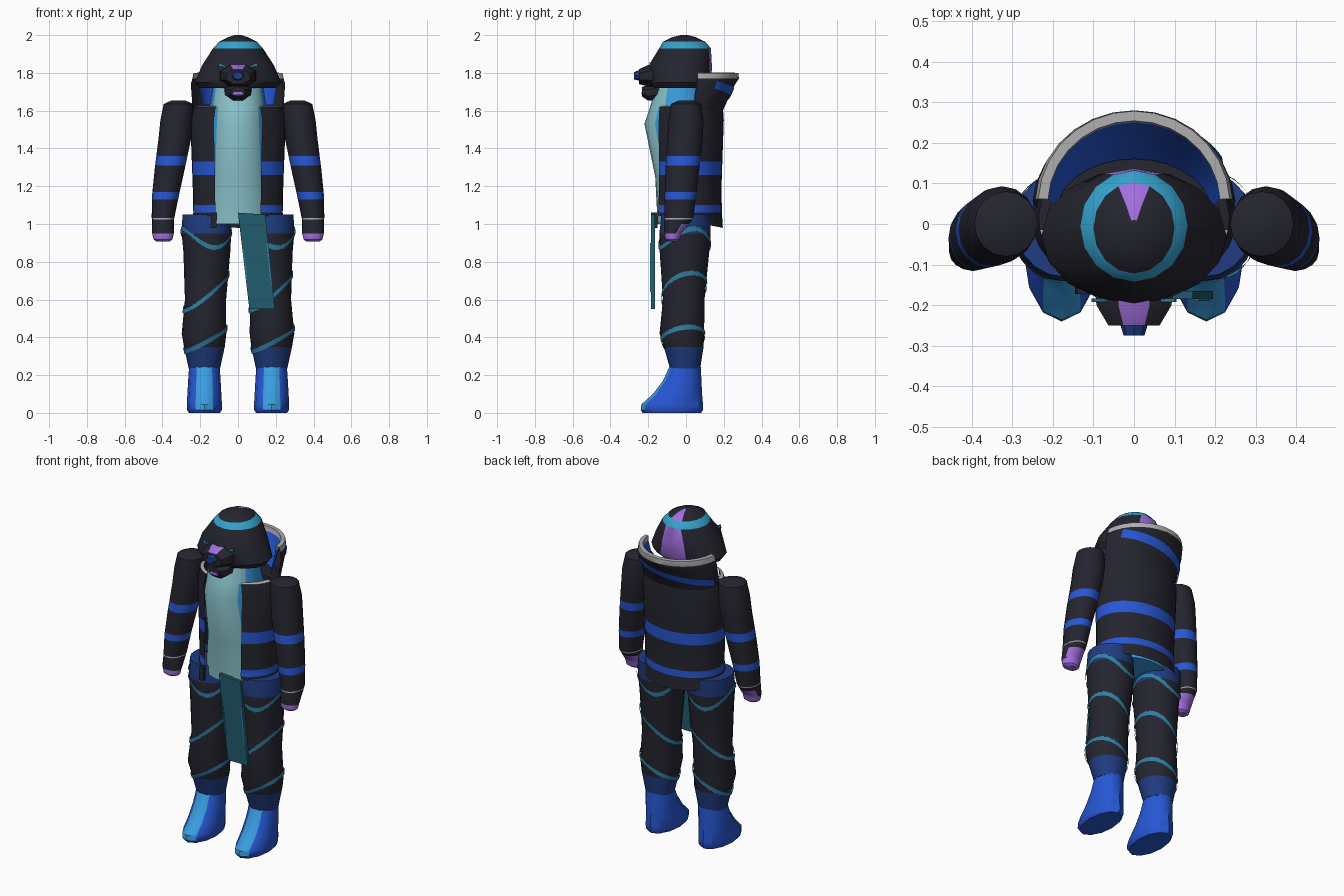
import bpy, bmesh
from math import sin, cos, pi, radians
from mathutils import Vector

old = bpy.data.objects.get("Cube")
if old:
    bpy.data.objects.remove(old)

COLOURS = {
    "charcoal": (0.018, 0.018, 0.029), "royal_blue": (0.02, 0.095, 0.66),
    "sky_blue": (0.042, 0.34, 0.75), "pale_cyan": (0.25, 0.54, 0.59),
    "deep_teal": (0.015, 0.105, 0.15), "violet": (0.36, 0.16, 0.74),
    "light_grey": (0.42, 0.42, 0.42), "navy": (0.014, 0.045, 0.22),
    "wave_teal": (0.03, 0.21, 0.36), "ring_blue": (0.035, 0.36, 0.6),
}
NAMES = list(COLOURS)
MATS = []
for name, rgb in COLOURS.items():
    m = bpy.data.materials.new(name)
    m.use_nodes = True
    m.diffuse_color = (*rgb, 1)
    m.node_tree.nodes["Principled BSDF"].inputs["Base Color"].default_value = (*rgb, 1)
    MATS.append(m)


def finish(name, bm, colour, angle=35):
    """Turn a bmesh into an object; colour is a name or a rule on face centres."""
    used = []
    for f in bm.faces:
        c = colour if isinstance(colour, str) else colour(f.calc_center_median())
        if c not in used:
            used.append(c)
        f.material_index = used.index(c)
    me = bpy.data.meshes.new(name)
    bm.to_mesh(me)
    bm.free()
    for c in used:
        me.materials.append(MATS[NAMES.index(c)])
    ob = bpy.data.objects.new(name, me)
    bpy.context.collection.objects.link(ob)
    bpy.ops.object.select_all(action='DESELECT')
    ob.select_set(True)
    bpy.context.view_layer.objects.active = ob
    bpy.ops.object.shade_smooth_by_angle(angle=radians(angle))
    return ob


def between(r, q, t):
    return tuple(u + (v - u) * t for u, v in zip(r, q))


def point(ring, a):
    z, cx, cy, rx, ry, tilt = (*ring, 0)[:6]
    return Vector((cx + rx * sin(a), cy - ry * cos(a), z + tilt * cos(a)))


def loft(name, rings, colour, n=16, cuts=(), arc=None, phase=0, along_y=False):
    """Skin ellipses (z, cx, cy, rx, ry, tilt); arc leaves an open sheet."""
    rows = [rings[0]]
    for r, q in zip(rings, rings[1:]):
        ts = sorted((k - r[0]) / (q[0] - r[0]) for k in cuts if min(r[0], q[0]) < k < max(r[0], q[0]))
        rows += [between(r, q, t) for t in ts] + [q]
    a0, a1 = arc or (phase, phase + 2 * pi)
    bm = bmesh.new()
    count = n + 1 if arc else n
    grid = [[bm.verts.new(point(r, a0 + (a1 - a0) * i / n)) for i in range(count)] for r in rows]
    for lo, hi in zip(grid, grid[1:]):
        for i in range(n):
            j = (i + 1) % count
            bm.faces.new((lo[i], lo[j], hi[j], hi[i]))
    if not arc:
        bm.faces.new(grid[0])
        bm.faces.new(grid[-1])
        bmesh.ops.recalc_face_normals(bm, faces=bm.faces)
    if along_y:
        for v in bm.verts:
            v.co = Vector((v.co.x, -v.co.z, v.co.y))
        bmesh.ops.recalc_face_normals(bm, faces=bm.faces)
    return finish(name, bm, colour)


def ribbon(name, rings, height, width, arc, colour, n=40):
    """Thin band lying on a lofted surface, its height given by angle."""
    def surf(a, z):
        for r, q in zip(rings, rings[1:]):
            if min(r[0], q[0]) <= z <= max(r[0], q[0]):
                r = between(r, q, (z - r[0]) / (q[0] - r[0]))
                return point((*r[:3], r[3] + 0.006, r[4] + 0.006), a)
    bm = bmesh.new()
    pairs = []
    for i in range(n + 1):
        a = arc[0] + (arc[1] - arc[0]) * i / n
        pairs.append([bm.verts.new(surf(a, height(a) + d)) for d in (-width / 2, width / 2)])
    for p, q in zip(pairs, pairs[1:]):
        bm.faces.new((p[0], q[0], q[1], p[1]))
    return finish(name, bm, colour)


def plate(name, outline, y, thick, colour):
    """Flat outline in x and z, given thickness towards the back."""
    bm = bmesh.new()
    f = bm.faces.new([bm.verts.new((x, y, z)) for x, z in outline])
    ext = bmesh.ops.extrude_face_region(bm, geom=[f])
    for v in ext["geom"]:
        if isinstance(v, bmesh.types.BMVert):
            v.co.y += thick
    bmesh.ops.recalc_face_normals(bm, faces=bm.faces)
    return finish(name, bm, colour)


def banded(*bands):
    return lambda c: "royal_blue" if any(a < c.z < b for a, b in bands) else "charcoal"


# Torso and neck with a pale belly
loft("body", [(1.0, 0, 0, .19, .15), (1.25, 0, 0, .17, .163), (1.53, 0, -.03, .158, .19),
              (1.62, 0, -.035, .15, .155), (1.76, 0, -.03, .13, .12)],
     lambda c: "pale_cyan" if c.y < -.03 and abs(c.x) < .113 else "sky_blue", n=24)

# Open jacket with stripes and pale collar edge
stripes = banded((1.06, 1.1), (1.26, 1.33))


def jacket_colour(c):
    if c.z > 1.622 and c.y < 0:
        return "light_grey"
    return stripes(c)


loft("jacket", [(1.015, 0, .01, .25, .185, .035), (1.06, 0, .01, .237, .18, 0), (1.2, 0, .01, .24, .178, 0),
                (1.55, 0, .015, .253, .185, 0), (1.62, 0, .015, .235, .18, 0),
                (1.626, 0, .015, .212, .165, 0)],
     jacket_colour, n=24, cuts=(1.1, 1.26, 1.33), arc=(.53, 2 * pi - .53))
loft("shoulder_lining", [(1.618, 0, .03, .22, .155), (1.622, 0, .03, .12, .1)], "charcoal",
     arc=(pi / 2, 3 * pi / 2))
plate("zip_pull", [(-.145, .98), (-.115, .98), (-.11, 1.06), (-.14, 1.06)], -.172, .02, "charcoal")

# Raised hood: outside, rim and lining
hood = [(1.6, 0, .03, .24, .165), (1.74, 0, .045, .25, .215), (1.77, 0, .05, .242, .23)]


def hood_colour(c):
    if c.z > 1.77:
        return "light_grey"
    inner = (c.x / .222) ** 2 + ((c.y - .045) / .175) ** 2 < 1
    return "royal_blue" if inner and c.z > 1.65 else "charcoal"


loft("hood", hood + [(1.8, 0, .05, .236, .228), (1.801, 0, .05, .212, .204), (1.772, 0, .05, .212, .2),
                     (1.63, 0, .03, .19, .13)],
     hood_colour, n=14, arc=(radians(93), radians(267)))
ribbon("hood_stripe", hood, lambda a: 1.735 - .1 * (a - 2.1) / 2.4, .045, (2.1, 4.5), "royal_blue")

# Head with blue ring, violet back stripe and violet underside


def head_colour(c):
    if 1.93 < c.z < 1.965:
        return "ring_blue"
    if c.z < 1.725 or (c.y > 0 and abs(c.x) < .48 * c.y):
        return "violet"
    return "charcoal"


loft("head", [(1.72, 0, -.03, .205, .145), (1.75, 0, -.03, .228, .165), (1.84, 0, -.03, .19, .167),
              (1.93, 0, -.005, .132, .137), (1.965, 0, -.01, .1, .112), (1.99, 0, -.01, .05, .06),
              (2.0, 0, -.01, .018, .02)], head_colour)

# Muzzle, jaw, nose and eye marks
loft("muzzle", [(.15, 0, 1.785, .105, .07), (.2, 0, 1.785, .1, .062), (.25, 0, 1.78, .068, .042)],
     lambda c: "violet" if c.z > 1.82 and abs(c.x) < .02 else "charcoal",
     n=8, phase=pi / 8, along_y=True)
loft("nose", [(.24, 0, 1.787, .036, .03), (.274, 0, 1.785, .026, .02)], "navy", n=8, along_y=True)
loft("jaw", [(.13, 0, 1.705, .08, .05), (.2, 0, 1.695, .065, .045), (.232, 0, 1.7, .04, .028)],
     "charcoal", n=8, phase=pi / 8, along_y=True)
plate("mouth", [(-.03, 1.685), (.03, 1.685), (.02, 1.7), (-.02, 1.7)], -.236, .008, "violet")
for s, side in ((1, "left"), (-1, "right")):
    plate(side + "_eye_mark", [(s * .065, 1.83), (s * .105, 1.835), (s * .1, 1.855), (s * .08, 1.845)],
          -.192, .008, "wave_teal")

    # Sleeve with stripes
    arm_rings = [(1.655, .315, 0, .035, .035), (1.635, .315, 0, .078, .08), (1.55, .325, 0, .086, .093),
                 (1.45, .335, -.005, .086, .094), (1.3, .36, -.018, .08, .09), (1.15, .384, -.03, .071, .083),
                 (1.032, .397, -.037, .06, .076)]
    loft(side + "_sleeve", [(r[0], s * r[1], *r[2:]) for r in arm_rings],
         banded((1.13, 1.17), (1.31, 1.36)), cuts=(1.13, 1.17, 1.31, 1.36))

    # Cuff with pale seam, palm side open on the hand
    def cuff_colour(c):
        if c.z > 1.025:
            return "light_grey"
        return "violet" if c.y > -.045 and c.z < 1.0 else "charcoal"
    loft(side + "_cuff", [(1.032, s * .397, -.037, .059, .075), (1.025, s * .397, -.038, .059, .075),
                          (1.0, s * .397, -.05, .059, .066), (.95, s * .397, -.07, .058, .045)], cuff_colour)
    loft(side + "_hand", [(.99, s * .397, -.055, .052, .05), (.94, s * .397, -.07, .055, .043),
                          (.918, s * .397, -.07, .05, .038), (.908, s * .397, -.07, .035, .025)], "violet")

    # Trouser leg with waving lines
    leg = [(1.05, s * .172, 0, .122, .13), (.95, s * .167, -.005, .131, .136), (.85, s * .165, -.008, .124, .131),
           (.6, s * .172, -.012, .109, .11), (.42, s * .18, -.022, .118, .118), (.35, s * .178, -.012, .108, .105),
           (.235, s * .178, -.005, .083, .08)]
    loft(side + "_trouser_leg", leg,
         lambda c: "navy" if c.z > .95 or c.z < .35 else "charcoal", n=20)
    for k, (z, amp, turns) in enumerate([(.64, .1, 1), (.39, .065, 1), (.925, .05, 2)]):
        ribbon(f"{side}_leg_wave_{k + 1}", leg, lambda a: z + amp * cos(turns * (a - 1.9)), .026,
               (0, 2 * pi), "wave_teal")

    # Boot with lighter front strip
    loft(side + "_boot", [(0, s * .178, -.075, .082, .155), (.015, s * .178, -.075, .092, .165),
                          (.045, s * .178, -.073, .093, .163), (.1, s * .178, -.045, .09, .13),
                          (.17, s * .178, -.02, .086, .102), (.245, s * .178, -.005, .081, .083)],
         lambda c: "sky_blue" if c.y < -.06 and abs(abs(c.x) - .178) < .03 and c.z > .012 else "royal_blue", n=12)

# Hanging cloth at the waist
plate("waist_cloth", [(0, 1.06), (.145, 1.05), (.195, .55), (.06, .55)], -.185, .02, "deep_teal")
plate("cloth_edge_mark", [(.15, .9), (.16, .9), (.186, .64), (.168, .72)], -.19, .008, "wave_teal")
plate("cloth_side_mark", [(.022, .88), (.032, .86), (.05, .7), (.042, .7)], -.19, .008, "wave_teal")
